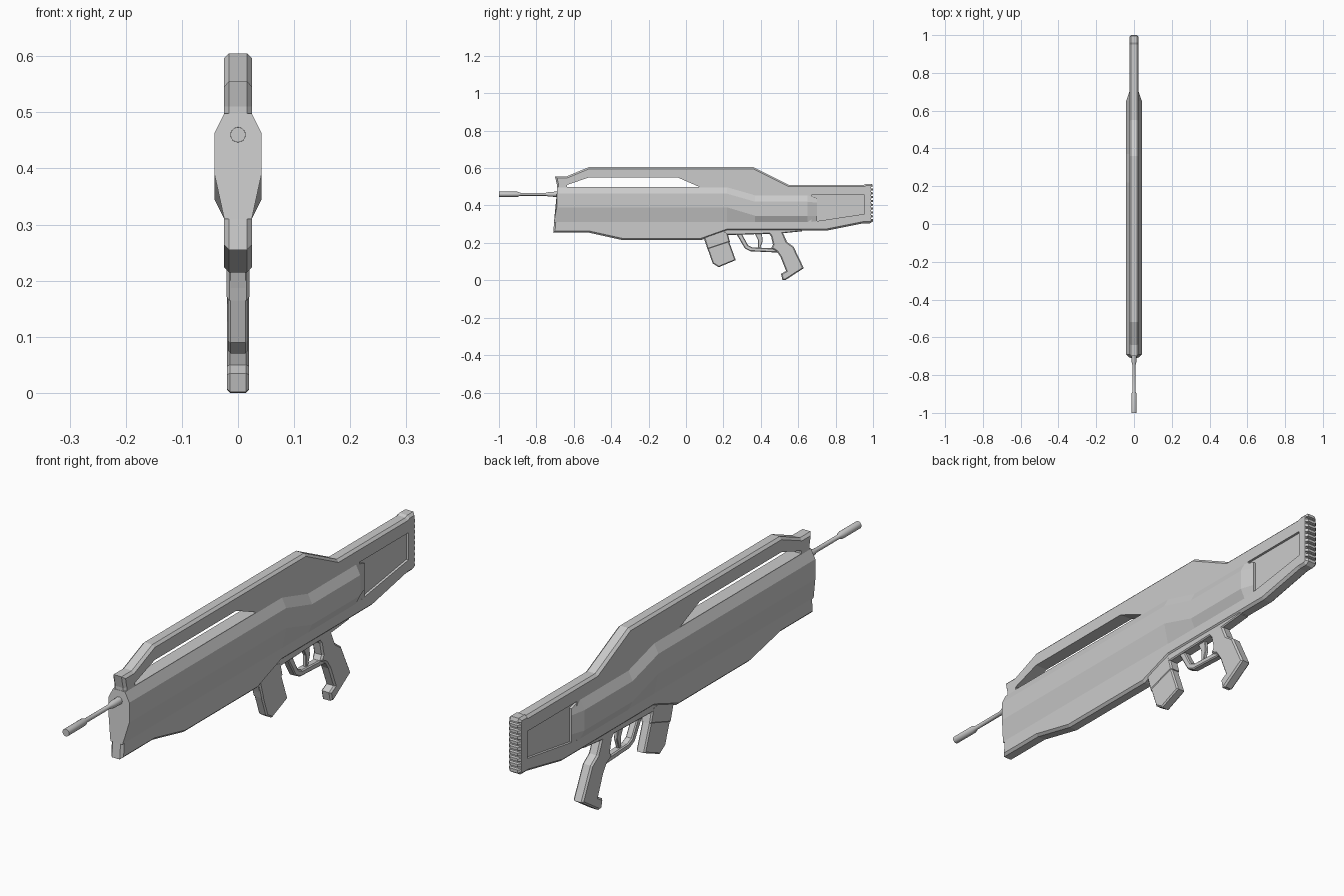
import bpy, bmesh, math
from mathutils import Vector

if "Cube" in bpy.data.objects:
    bpy.data.objects.remove(bpy.data.objects["Cube"])


def finish(name, bm):
    bmesh.ops.recalc_face_normals(bm, faces=bm.faces)
    me = bpy.data.meshes.new(name)
    bm.to_mesh(me)
    bm.free()
    ob = bpy.data.objects.new(name, me)
    bpy.context.collection.objects.link(ob)
    return ob


def add_prism(bm, pts, x0, x1, bevel=0.0):
    """Side profile (y, z) extruded across x, with chamfered rims."""
    a = [bm.verts.new((x0, y, z)) for y, z in pts]
    b = [bm.verts.new((x1, y, z)) for y, z in pts]
    caps = [bm.faces.new(a), bm.faces.new(b[::-1])]
    n = len(pts)
    for i in range(n):
        j = (i + 1) % n
        bm.faces.new((a[i], b[i], b[j], a[j]))
    if bevel:
        bm.normal_update()
        bmesh.ops.recalc_face_normals(bm, faces=bm.faces)
        rim = list({e for f in caps for e in f.edges})
        bmesh.ops.bevel(bm, geom=rim, offset=bevel, segments=1,
                        profile=0.5, affect='EDGES')


def prism(name, pts, half, bevel=0.0):
    bm = bmesh.new()
    add_prism(bm, pts, -half, half, bevel)
    return finish(name, bm)


def loft(name, rings):
    bm = bmesh.new()
    loops = [[bm.verts.new(p) for p in r] for r in rings]
    n = len(rings[0])
    for r, s in zip(loops, loops[1:]):
        for i in range(n):
            j = (i + 1) % n
            bm.faces.new((r[i], r[j], s[j], s[i]))
    bm.faces.new(loops[0][::-1])
    bm.faces.new(loops[-1])
    return finish(name, bm)


def cut(ob, cutter):
    m = ob.modifiers.new("cut", 'BOOLEAN')
    m.operation = 'DIFFERENCE'
    m.solver = 'EXACT'
    m.object = cutter
    cutter.hide_render = True
    cutter.hide_viewport = True


# Thin central body: carry handle, stock and fore-end in one outline
body = prism("body_core", [
    (-.71, .255), (-.705, .31), (-.69, .39), (-.69, .51), (-.70, .555),
    (-.64, .555), (-.52, .605), (.36, .605), (.55, .51), (.95, .51),
    (.96, .515), (.995, .515), (1.0, .50), (1.0, .315), (.985, .305),
    (.95, .305), (.75, .265), (.22, .265), (.08, .215), (-.34, .215),
    (-.52, .255)], .025, .009)

# Opening below the carry handle
cut(body, prism("handle_slot_cutter", [
    (-.635, .50), (.07, .50), (-.045, .55), (-.52, .55), (-.635, .51)], .1))

# Stock side recesses
bm = bmesh.new()
for s in (-1, 1):
    add_prism(bm, [(.67, .455), (.955, .455), (.955, .355), (.67, .312)],
              s * .016, s * .06)
cut(body, finish("stock_recess_cutter", bm))

# Butt plate grooves
bm = bmesh.new()
for i in range(9):
    z = .328 + i * .0205
    add_prism(bm, [(.990, z), (1.02, z - .004), (1.02, z + .012),
                   (.990, z + .008)], -.05, .05)
cut(body, finish("butt_groove_cutter", bm))


# Wide faceted side shell
def shell_ring(ys, zs, outer):
    ws = (.0245, outer, outer, .0245)
    right = [(w, y, z) for w, y, z in zip(ws, ys, zs)]
    return right + [(-x, y, z) for x, y, z in reversed(right)]


rear = (.31, .345, .42, .455)
loft("side_shell", [
    shell_ring((-.706, -.691, -.691, -.691), (.31, .39, .463, .498), .042),
    shell_ring((.22,) * 4, (.31, .39, .463, .498), .042),
    shell_ring((.37,) * 4, rear, .042),
    shell_ring((.65,) * 4, rear, .042),
    shell_ring((.70,) * 4, (.315, .345, .415, .44), .0245)])

# Barrel with muzzle sleeve
barrel = [(-.67, .014), (-.73, .013), (-.75, .008), (-.885, .008),
          (-.90, .0135), (-1.0, .0135)]
ob = loft("barrel", [[(r * math.cos(math.tau * k / 16), y,
                       .46 + r * math.sin(math.tau * k / 16))
                      for k in range(16)] for y, r in barrel])
for f in ob.data.polygons:
    f.use_smooth = len(f.vertices) == 4
bpy.context.view_layer.objects.active = ob
ob.select_set(True)
bpy.ops.object.shade_smooth_by_angle(angle=math.radians(30))
ob.select_set(False)

# Lower receiver strip
prism("lower_receiver", [(.10, .275), (.10, .24), (.25, .243), (.50, .25),
                         (.62, .262), (.62, .275)], .02, .004)

# Magazine and its well
prism("magazine_well", [(.09, .25), (.115, .165), (.235, .205), (.22, .26),
                        (.15, .27)], .0205, .005)
prism("magazine", [(.10, .25), (.095, .225), (.143, .09), (.175, .07),
                   (.266, .108), (.215, .25)], .018, .005)

# Trigger guard loop
prism("trigger_guard", [
    (.265, .255), (.315, .17), (.345, .155), (.50, .148), (.50, .17),
    (.355, .176), (.332, .187), (.295, .255)], .014, .004)

# Trigger
prism("trigger", [(.365, .255), (.385, .215), (.385, .175), (.397, .172),
                  (.41, .21), (.405, .255)], .007, .002)

# Pistol grip
prism("pistol_grip", [
    (.435, .26), (.455, .235), (.465, .19), (.455, .172), (.485, .155),
    (.505, .125), (.535, .05), (.508, .035), (.515, .002), (.53, 0),
    (.63, .065), (.575, .18), (.54, .205), (.515, .262)], .02, .006)
